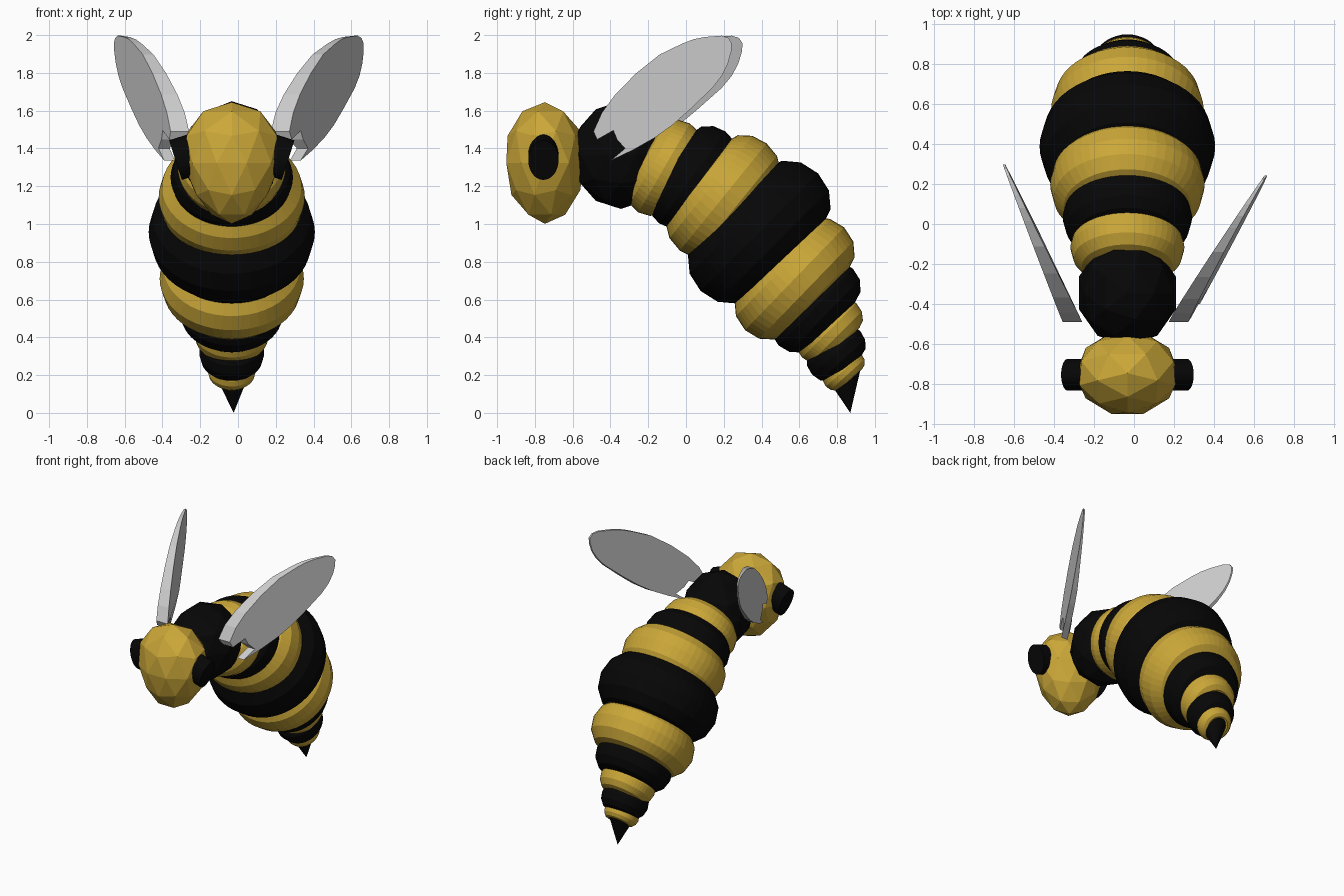
import bpy, bmesh
from math import radians, sin, cos
from mathutils import Vector

if "Cube" in bpy.data.objects:
    bpy.data.objects.remove(bpy.data.objects["Cube"])

CX = -0.033  # body centre line


def material(name, rgb):
    m = bpy.data.materials.new(name)
    m.diffuse_color = (*rgb, 1)
    m.use_nodes = True
    m.node_tree.nodes["Principled BSDF"].inputs["Base Color"].default_value = m.diffuse_color
    return m


yellow = material("yellow", (0.6, 0.39, 0.04))
black = material("black", (0.002, 0.002, 0.002))


def finish(name, mat=None):
    ob = bpy.context.object
    ob.name = name
    if mat:
        ob.data.materials.append(mat)
    return ob


# Abdomen: fat rings; y, z, outer radius, tube radius, side stretch, axial stretch, tilt
rings = [
    (-0.116, 1.297, 0.272, 0.11, 1.05, 1.15, 30),
    (0.033, 1.247, 0.30, 0.11, 1.08, 1.25, 36),
    (0.197, 1.143, 0.365, 0.125, 1.06, 1.35, 39),
    (0.388, 0.957, 0.44, 0.175, 1.0, 1.2, 45),
    (0.575, 0.71, 0.378, 0.15, 1.01, 1.15, 44),
    (0.687, 0.56, 0.283, 0.12, 1.0, 1.1, 44),
    (0.758, 0.437, 0.203, 0.08, 1.0, 1.3, 45),
    (0.795, 0.318, 0.172, 0.085, 1.0, 1.2, 48),
    (0.835, 0.225, 0.127, 0.05, 1.0, 1.2, 48),
]
for i, (y, z, r, t, sx, sz, tilt) in enumerate(rings):
    bpy.ops.mesh.primitive_torus_add(
        major_segments=48, minor_segments=12, major_radius=r - t, minor_radius=t,
        location=(CX, y, z), rotation=(radians(90 - tilt), 0, 0))
    finish(f"abdomen_ring_{i + 1}", black if i % 2 else yellow).scale = (sx, 1, sz)

# Stinger cone pointing down
tip, base = Vector((CX + 0.01, 0.87, 0.0)), Vector((CX, 0.82, 0.27))
axis = tip - base
bpy.ops.mesh.primitive_cone_add(
    vertices=32, radius1=0.12, radius2=0, depth=axis.length,
    location=(tip + base) / 2, rotation=axis.to_track_quat('Z', 'Y').to_euler())
finish("stinger", black)

# Thorax
bpy.ops.mesh.primitive_ico_sphere_add(subdivisions=2, radius=1, location=(CX, -0.345, 1.365))
finish("thorax", black).scale = (0.255, 0.265, 0.285)

# Head: faceted ball narrowing to the chin
bpy.ops.mesh.primitive_ico_sphere_add(subdivisions=2, radius=1, location=(CX, -0.747, 1.323))
head = finish("head", yellow)
for v in head.data.vertices:
    x, y, z = v.co.y, -v.co.x, v.co.z
    v.co = (x * 0.258 * (1 + 0.2 * z), y * 0.215 * (1 + 0.06 * z), z * 0.322)

# Eyes: oval discs facing out and slightly down
for side, s in (("left", -1), ("right", 1)):
    n = Vector((s * cos(radians(18)), 0, -sin(radians(18))))
    bpy.ops.mesh.primitive_cylinder_add(
        vertices=32, radius=1, depth=0.11,
        location=Vector((CX + s * 0.298, -0.755, 1.338)) - n * 0.055,
        rotation=(0, s * radians(108), 0))
    finish(f"{side}_eye", black).scale = (0.11, 0.08, 1)

# Wings: side outline with a notched root, thick at the root, thin at the tip
outline = [(-.40, 1.335), (-.28, 1.392), (-.165, 1.457), (-.07, 1.525), (.02, 1.605),
           (.14, 1.72), (.19, 1.785), (.222, 1.85), (.24, 1.915), (.242, 1.957),
           (.225, 1.985), (.19, 1.997), (.10, 1.99), (.04, 1.978), (-.02, 1.955),
           (-.14, 1.897), (-.265, 1.797), (-.375, 1.685), (-.445, 1.59), (-.49, 1.49),
           (-.47, 1.447), (-.385, 1.495), (-.365, 1.447), (-.323, 1.40)]


def wing(name, s, x0, slope, lean, stretch):
    bm = bmesh.new()
    outer, inner = [], []
    for y, z in outline:
        # thickness fades to the tip and to the lower edge
        thick = max(0.012, 0.01 + 0.09 * (0.245 - y) / 0.735 - 0.2 * max(0, 1.5 - z))
        yy = -0.47 + (y + 0.47) * stretch
        x = x0 + slope * (yy + 0.47) + lean * (z - 1.5)
        outer.append(bm.verts.new((s * x, yy, z)))
        inner.append(bm.verts.new((s * (x - thick), yy, z)))
    bm.faces.new(outer)
    bm.faces.new(inner[::-1])
    for i in range(len(outer)):
        j = (i + 1) % len(outer)
        bm.faces.new((outer[j], outer[i], inner[i], inner[j]))
    bmesh.ops.recalc_face_normals(bm, faces=bm.faces)
    me = bpy.data.meshes.new(name)
    bm.to_mesh(me)
    bm.free()
    bpy.context.collection.objects.link(bpy.data.objects.new(name, me))


wing("right_wing", 1, 0.283, 0.567, -0.048, 1.0)
wing("left_wing", -1, 0.365, 0.368, 0.02, 1.08)
